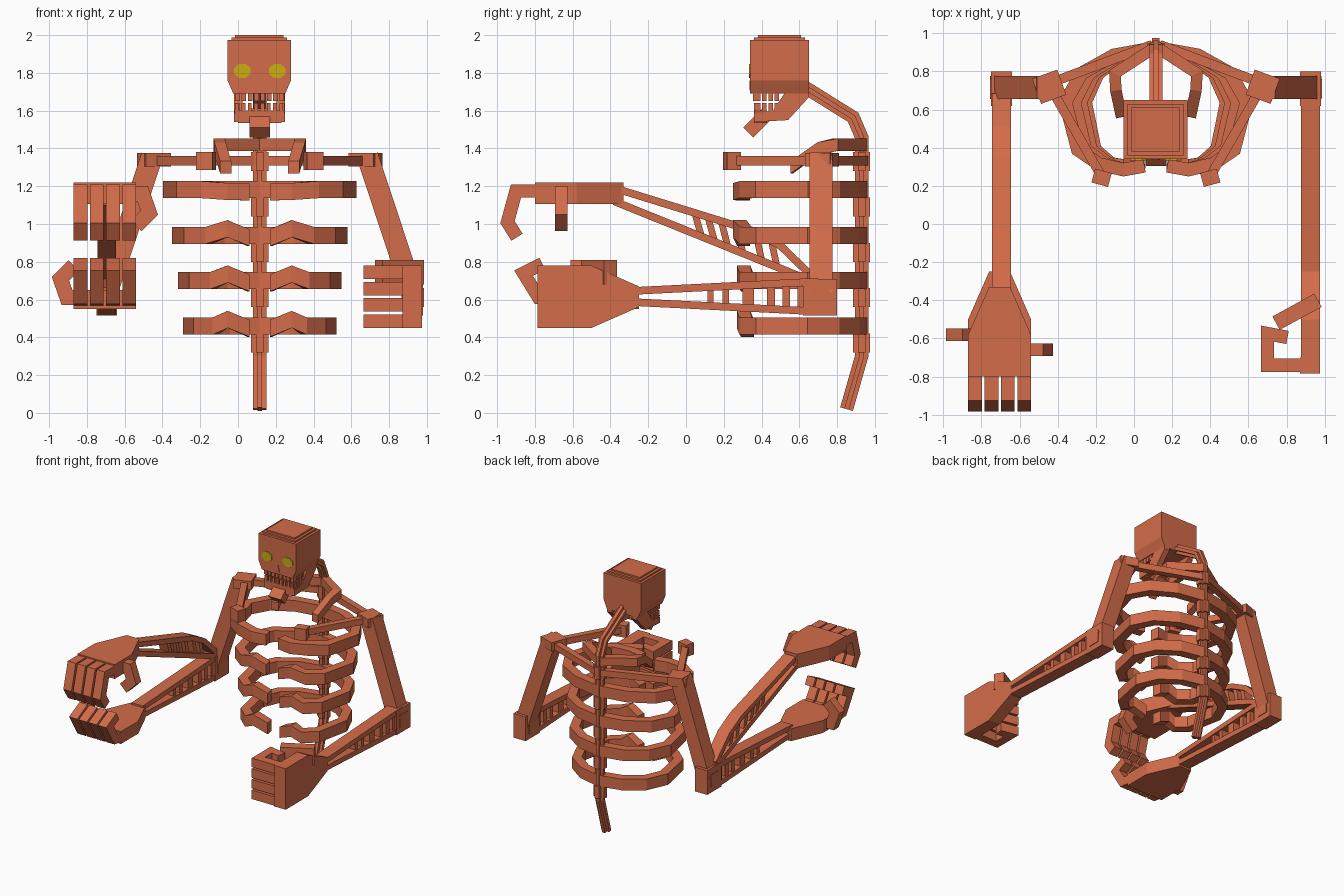
import bpy, bmesh, math
from mathutils import Vector, Matrix

cube = bpy.data.objects.get("Cube")
if cube:
    bpy.data.objects.remove(cube, do_unlink=True)


def material(name, col):
    m = bpy.data.materials.new(name)
    m.use_nodes = True
    m.diffuse_color = (*col, 1)
    m.node_tree.nodes["Principled BSDF"].inputs["Base Color"].default_value = (*col, 1)
    return m


BONE = material("rust bone", (0.65, 0.15, 0.067))
EYE = material("yellow eye", (0.6, 0.43, 0.006))
CX = 0.115                                   # body's symmetry plane
X, Y, Z = Vector((1, 0, 0)), Vector((0, 1, 0)), Vector((0, 0, 1))


def finish(name, bm, mat=BONE):
    bmesh.ops.recalc_face_normals(bm, faces=bm.faces)
    me = bpy.data.meshes.new(name)
    bm.to_mesh(me)
    bm.free()
    me.materials.append(mat)
    ob = bpy.data.objects.new(name, me)
    bpy.context.collection.objects.link(ob)
    return ob


def loft(name, rings, mat=BONE):
    """Skin a list of rings of points and cap both ends."""
    bm = bmesh.new()
    vs = [[bm.verts.new(p) for p in r] for r in rings]
    n = len(vs[0])
    for a, b in zip(vs, vs[1:]):
        for i in range(n):
            j = (i + 1) % n
            bm.faces.new((a[i], a[j], b[j], b[i]))
    bm.faces.new(vs[0])
    bm.faces.new(vs[-1][::-1])
    return finish(name, bm, mat)


def box(name, lo, hi, rot=0, taper=0):
    """Axis box; rot turns about z, taper narrows the bottom in x."""
    lo, hi = Vector(lo), Vector(hi)
    c = (lo + hi) / 2
    R = Matrix.Rotation(math.radians(rot), 3, 'Z')
    rings = []
    for z, t in ((lo.z, taper), (hi.z, 0)):
        ring = [(lo.x + t, lo.y, z), (hi.x - t, lo.y, z), (hi.x - t, hi.y, z), (lo.x + t, hi.y, z)]
        rings.append([R @ (Vector(p) - c) + c for p in ring])
    return loft(name, rings)


def sweep(name, pts, side, w, t):
    """Mitred rectangular bar: w along side, t across the path."""
    pts = [Vector(p) for p in pts]
    side = side.normalized()
    ns = [side.cross(b - a).normalized() for a, b in zip(pts, pts[1:])]
    rings = []
    for i, p in enumerate(pts):
        n1, n2 = ns[max(i - 1, 0)], ns[min(i, len(ns) - 1)]
        n = (n1 + n2).normalized()
        n *= t / 2 / max(n.dot(n1), 0.4)
        s = side * w / 2
        rings.append([p + s + n, p - s + n, p - s - n, p + s - n])
    return loft(name, rings)


def prism_x(name, prof, x0, x1):
    return loft(name, [[(x, y, z) for y, z in prof] for x in (x0, x1)])


# Skull with stepped crown and tapered face
box("skull", (-0.055, 0.34, 1.76), (0.28, 0.65, 1.975))
box("crown_step", (-0.035, 0.36, 1.975), (0.26, 0.63, 1.988))
box("crown_top", (-0.015, 0.38, 1.988), (0.24, 0.61, 2.0))
box("face", (-0.055, 0.34, 1.69), (0.28, 0.65, 1.76), taper=0.03)
loft("nose", [[(CX - 0.02, y, 1.71), (CX + 0.02, y, 1.71), (CX + 0.006, y, 1.76), (CX - 0.006, y, 1.76)]
              for y in (0.335, 0.341)])
for s in (-1, 1):
    ring = [(math.cos((k + .5) * math.pi / 4), math.sin((k + .5) * math.pi / 4)) for k in range(8)]
    loft("eye", [[(CX + s * 0.092 + 0.047 * a, y, 1.81 + 0.04 * b) for a, b in ring]
                 for y in (0.334, 0.341)], EYE)
    # Jaw sides
    jaw = [(0.52, 1.69), (0.65, 1.69), (0.65, 1.67), (0.54, 1.55), (0.36, 1.54), (0.36, 1.585), (0.46, 1.60)]
    prism_x("jaw_side", jaw, CX + s * 0.135, CX + s * 0.09)
    # Side teeth
    for k in range(4):
        y = 0.37 + k * 0.033
        for z0, z1 in ((1.65, 1.69), (1.59, 1.64)):
            box("side_tooth", (CX + s * 0.118 - 0.012, y, z0), (CX + s * 0.118 + 0.012, y + 0.024, z1))
box("jaw_front", (-0.02, 0.36, 1.535), (0.25, 0.43, 1.60), taper=0.02)
for k in range(8):
    x = -0.015 + k * 0.0335
    box("upper_tooth", (x, 0.355, 1.65), (x + 0.025, 0.38, 1.69))
    box("lower_tooth", (x, 0.36, 1.60), (x + 0.02, 0.38, 1.64))
sweep("chin", [(CX, 0.43, 1.585), (CX, 0.33, 1.485)], X, 0.11, 0.075)

# Spine with a cross-shaped section, and vertebrae between the ribs
path = [(CX, 0.58, 1.755), (CX, 0.885, 1.565), (CX, 0.93, 1.46), (CX, 0.93, 0.30), (CX, 0.85, 0.02)]
sweep("spine_web", path, X, 0.025, 0.07)
sweep("spine_flange", path, X, 0.07, 0.025)
for z in (0.32, 0.56, 0.80, 1.04, 1.28):
    box("vertebra_web", (CX - 0.02, 0.885, z), (CX + 0.02, 0.975, z + 0.1))
    box("vertebra_flange", (CX - 0.047, 0.91, z), (CX + 0.047, 0.95, z + 0.1))

# Ribs, shoulders and arms on both sides
RIB = [(0, 0.925), (0.22, 0.885), (0.39, 0.79), (0.475, 0.64), (0.41, 0.39), (0.30, 0.315)]
for s in (-1, 1):
    def P(d, y, z):
        return (CX + s * d, y, z)

    for z, h, lift, front in ((1.182, 0.51, -0.01, 0.285), (0.94, 0.46, 0.035, 0.285),
                              (0.70, 0.425, 0.035, 0.305), (0.46, 0.398, 0.035, 0.305)):
        k = h / 0.51
        pts = [P(d * k, y, z) for d, y in RIB]
        pts += [P(0.17, front, z + lift), P(0.06, front + 0.02, z - 0.012)]
        sweep("rib", pts, Z, 0.09, 0.07)
    sweep("top_rib", [P(0, 0.93, 1.42), P(0.215, 0.79, 1.42), P(0.21, 0.70, 1.40), P(0.18, 0.56, 1.30)],
          Z, 0.065, 0.06)
    sweep("collarbone", [P(0.285, 0.25, 1.335), P(0.55, 0.71, 1.335)], Z, 0.05, 0.05)
    sweep("shoulder_blade", [P(0.02, 0.94, 1.335), P(0.54, 0.745, 1.335)], Z, 0.05, 0.05)
    x = CX + s * 0.285
    box("collar_block", (x - 0.045, 0.205, 1.285), (x + 0.045, 0.28, 1.38), rot=s * 15)
    x = CX + s * 0.56
    box("shoulder_block", (x - 0.07, 0.65, 1.305), (x + 0.07, 0.79, 1.375), rot=-s * 20)
    sweep("upper_arm", [P(0.57, 0.715, 1.36), P(0.815, 0.715, 0.62)], Y, 0.12, 0.115)
    x = CX + s * 0.81
    box("elbow", (x - 0.055, 0.62, 0.515), (x + 0.055, 0.80, 0.71))
    box("elbow_plate", (x - 0.06, 0.66, 0.56), (x + 0.06, 0.76, 0.66))
    # Lower forearm: two rods and rungs
    sweep("forearm_rod", [(x, 0.70, 0.695), (x, -0.29, 0.645)], X, 0.1, 0.04)
    sweep("forearm_rod", [(x, 0.70, 0.537), (x, -0.29, 0.587)], X, 0.1, 0.04)
    for y, w in ((0.13, 0.03), (0.21, 0.035), (0.33, 0.06), (0.45, 0.04), (0.53, 0.04), (0.61, 0.04)):
        box("forearm_rung", (x - 0.04, y - w / 2, 0.56), (x + 0.04, y + w / 2, 0.67))

# Second, raised forearm
ax = CX - 0.81
top = [(ax, -0.38, 1.19), (ax, 0.35, 0.965), (ax, 0.50, 0.885), (ax, 0.67, 0.72)]
low = [(ax, -0.38, 1.12), (ax, 0.66, 0.70)]
sweep("raised_forearm_rod", top, X, 0.1, 0.04)
sweep("raised_forearm_rod", low, X, 0.1, 0.04)
for y in (0.06, 0.13, 0.20, 0.28, 0.38, 0.46):
    zl = 1.12 - (y + 0.38) * 0.404
    zt = 1.19 - (y + 0.38) * 0.308
    sweep("raised_forearm_rung", [(ax, y + 0.02, zl), (ax, y - 0.01, zt - 0.01)], X, 0.08, 0.035)


def hand(name, origin, thumb, curl, fingers, thumb_path, thumb_w, thick=0.1):
    """Local axes: u forward, v to the thumb, w from the back into the palm."""
    o, f, t, c = Vector(origin), Vector((0, -1, 0)), Vector(thumb), Vector(curl)

    def M(u, v, w):
        return o + f * u + t * v + c * w

    outline = [(0, -0.055), (0, 0.055), (0.25, 0.165), (0.47, 0.165), (0.47, -0.165), (0.25, -0.165)]
    loft(name + "_palm", [[M(u, v, w) for u, v in outline] for w in (0, thick)])
    for k in range(4):
        v = -0.129 + k * 0.086
        sweep(name + "_finger", [M(u, v, w) for u, w in fingers], t, 0.072, 0.07)
    pts = [M(*p) for p in thumb_path]
    side = t if thumb_w > 0.08 else f
    sweep(name + "_thumb", pts, side, thumb_w, 0.08)


# Three hands: an upright fist, an open palm, and a lowered claw
hand("left_fist", (CX + 0.86, -0.25, 0.615), (0, 0, 1), (-1, 0, 0),
     [(0.40, 0.05), (0.49, 0.05), (0.49, 0.275), (0.325, 0.275), (0.345, 0.17)],
     [(0.15, 0.13, 0.01), (0.27, 0.13, 0.23)], 0.13)
box("fist_knuckle", (0.87, -0.785, 0.45), (0.975, -0.70, 0.78))
thumb = [(0.33, 0.11, 0.06), (0.33, 0.20, 0.06), (0.33, 0.235, 0.16), (0.33, 0.165, 0.23)]
hand("right_open_hand", (ax - 0.01, -0.25, 0.55), (-1, 0, 0), (0, 0, 1),
     [(0.42, 0.05), (0.53, 0.06), (0.61, 0.19), (0.51, 0.24)], thumb, 0.065)
hand("right_claw_hand", (ax - 0.01, -0.33, 1.22), (1, 0, 0), (0, 0, -1),
     [(0.42, 0.045), (0.57, 0.045), (0.615, 0.21), (0.565, 0.29)], thumb, 0.065, 0.115)
